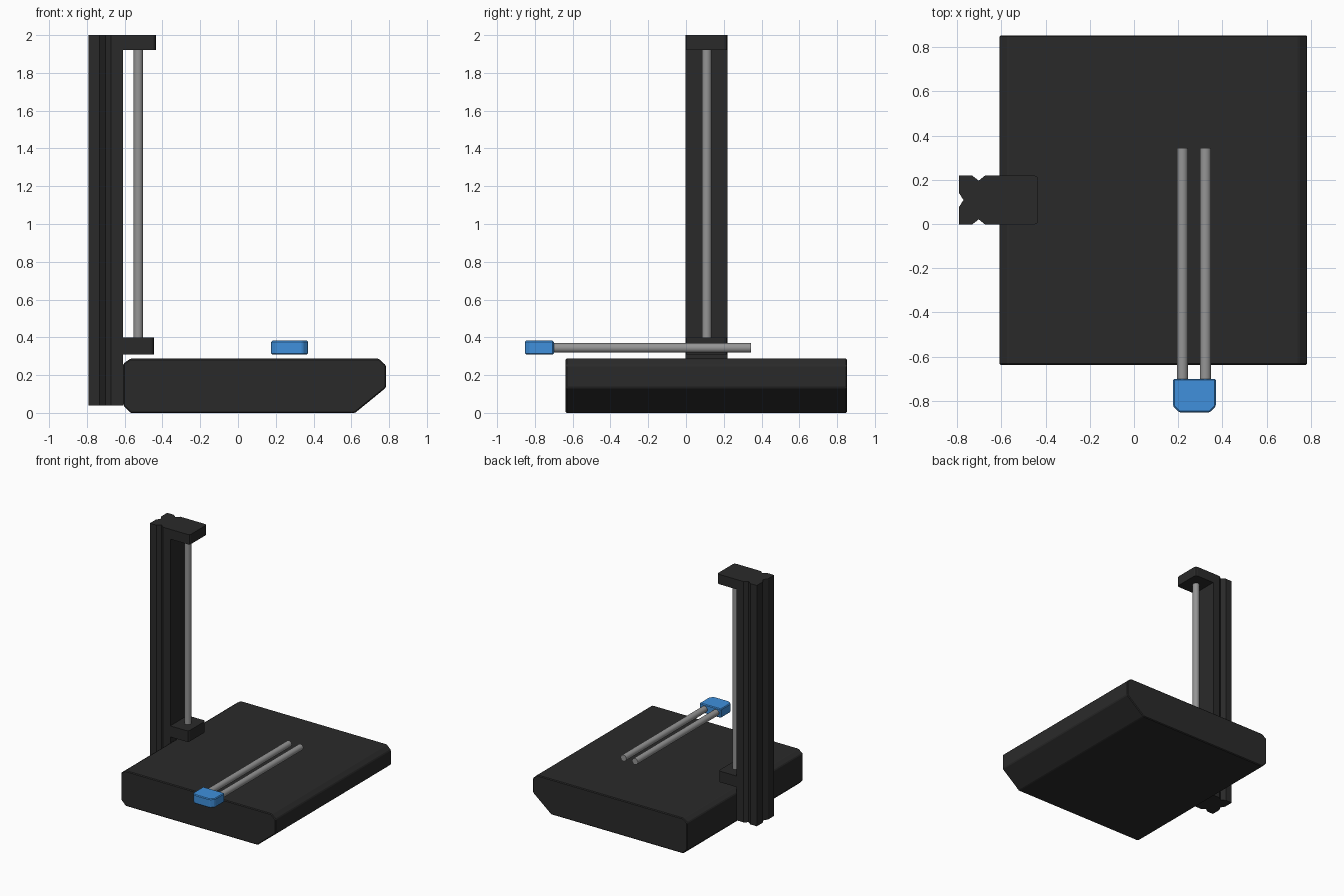
import bpy, bmesh
from mathutils import Vector

if "Cube" in bpy.data.objects:
    bpy.data.objects.remove(bpy.data.objects["Cube"])


def material(name, rgb):
    m = bpy.data.materials.new(name)
    m.diffuse_color = (*rgb, 1)
    m.use_nodes = True
    m.node_tree.nodes["Principled BSDF"].inputs["Base Color"].default_value = m.diffuse_color
    return m


BLACK = material("black", (0.023, 0.023, 0.023))
STEEL = material("steel", (0.3, 0.3, 0.3))
BLUE = material("blue", (0.05, 0.28, 0.72))


def finish(ob, mat, bevel=0, segments=1):
    ob.data.materials.append(mat)
    if bevel:
        b = ob.modifiers.new("edge", 'BEVEL')
        b.width, b.segments, b.limit_method = bevel, segments, 'ANGLE'
    return ob


def prism(name, points, axis, lo, hi, mat, bevel=0):
    """Extrude a 2D outline along z (points are x, y) or y (points are x, z)."""
    def place(p, t):
        return (p[0], p[1], t) if axis == 'z' else (p[0], t, p[1])
    bm = bmesh.new()
    face = bm.faces.new([bm.verts.new(place(p, lo)) for p in points])
    out = bmesh.ops.extrude_face_region(bm, geom=[face])
    move = Vector(place((0, 0), hi - lo))
    bmesh.ops.translate(bm, vec=move, verts=[v for v in out["geom"] if isinstance(v, bmesh.types.BMVert)])
    bmesh.ops.recalc_face_normals(bm, faces=bm.faces)
    me = bpy.data.meshes.new(name)
    bm.to_mesh(me)
    bm.free()
    ob = bpy.data.objects.new(name, me)
    bpy.context.collection.objects.link(ob)
    return finish(ob, mat, bevel)


def rod(name, start, end, radius=0.0255):
    a, b = Vector(start), Vector(end)
    bpy.ops.mesh.primitive_cylinder_add(vertices=32, radius=radius, depth=(b - a).length, location=(a + b) / 2,
                                        rotation=(b - a).to_track_quat('Z', 'Y').to_euler())
    ob = bpy.context.object
    ob.name = name
    bpy.ops.object.shade_smooth_by_angle()
    finish(ob, STEEL)


# Base housing: chamfered front profile run from front to back
prism("base", [(-0.57, 0), (0.62, 0), (0.783, 0.133), (0.783, 0.252), (0.745, 0.287),
               (-0.57, 0.287), (-0.608, 0.26), (-0.608, 0.04)], 'y', -0.637, 0.853, BLACK, 0.006)

# Upright column with V grooves on the back edge and both sides
Y0, Y1, YC = -0.003, 0.220, 0.1085
half = [(-0.608, Y0), (-0.672, Y0), (-0.702, Y0 + 0.024), (-0.733, Y0), (-0.792, Y0), (-0.792, YC - 0.033)]
mirrored = [(x, 2 * YC - y) for x, y in reversed(half)]
prism("column", half + [(-0.771, YC)] + mirrored, 'z', 0.04, 2.0, BLACK)


# Brackets that hold the vertical rod, with softened outer corners
def bracket(name, tip, lo, hi, c=0.018):
    k = c * 0.3
    corner = [(tip - c, Y0), (tip - k, Y0 + k), (tip, Y0 + c)]
    prism(name, [(-0.61, Y0)] + corner + [(x, 2 * YC - y) for x, y in reversed(corner)] + [(-0.61, Y1)],
          'z', lo, hi, BLACK)


bracket("top_bracket", -0.433, 1.92, 2.0)
bracket("lower_bracket", -0.445, 0.31, 0.40)
rod("vertical_rod", (-0.528, 0.11, 0.38), (-0.528, 0.11, 1.94))

# Pair of horizontal bed rods
for side, x in (("left", 0.219), ("right", 0.323)):
    rod(side + "_bed_rod", (x, -0.71, 0.344), (x, 0.343, 0.344))

# Blue end block with cut front corners
prism("end_block", [(0.176, -0.70), (0.176, -0.824), (0.204, -0.852), (0.342, -0.852),
                    (0.37, -0.824), (0.37, -0.70)], 'z', 0.309, 0.382, BLUE, 0.006)
